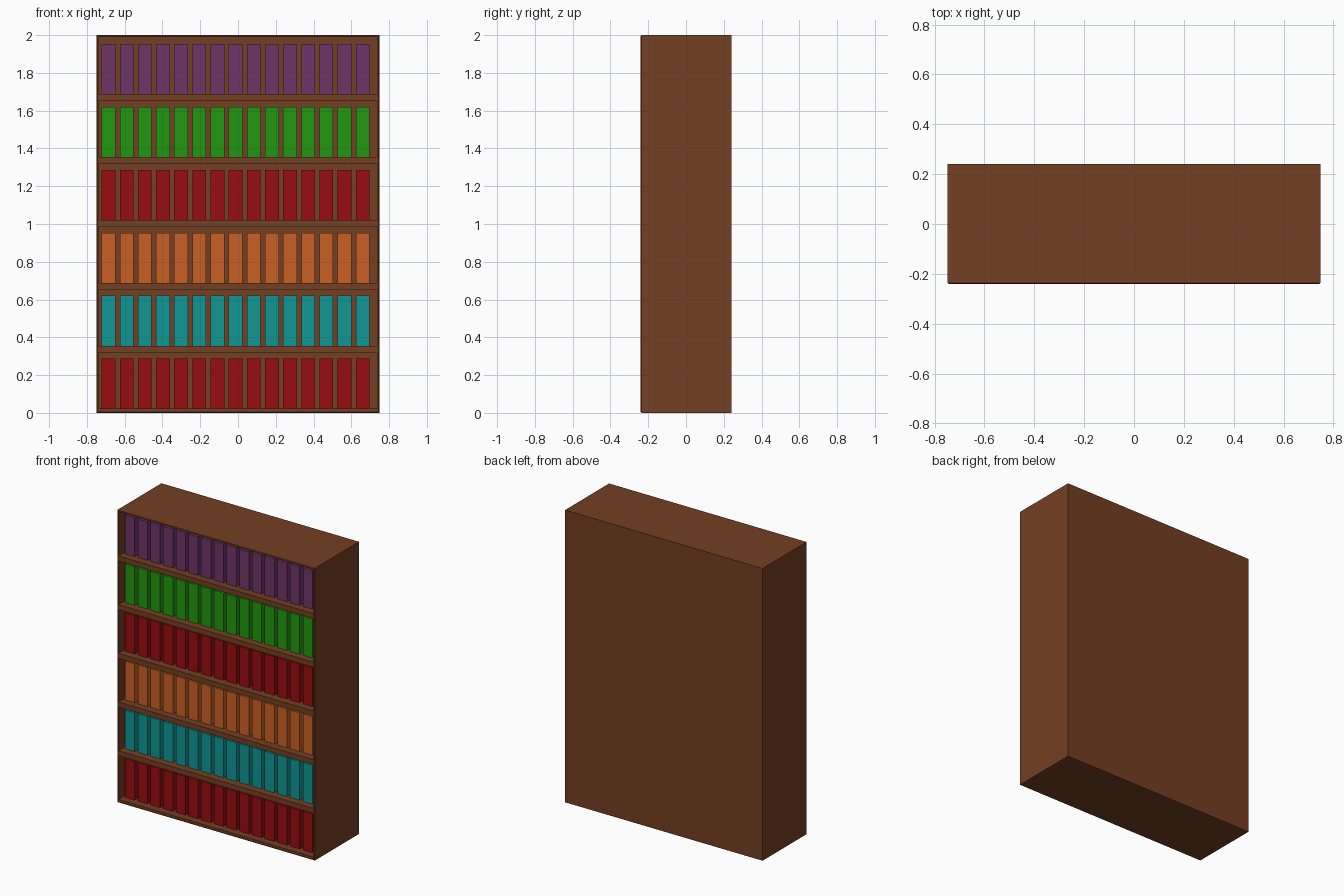
import bpy, bmesh
from mathutils import Vector

cube = bpy.data.objects.get("Cube")
if cube:
    bpy.data.objects.remove(cube, do_unlink=True)

WIDTH, DEPTH, HEIGHT = 1.496, 0.48, 2.0
WALL = 0.012
FRONT = -DEPTH / 2
INNER_BACK = 0.22
PITCH = 0.3333          # shelf spacing
BOOKS, BOOK_STEP, BOOK_W, BOOK_H = 15, 0.0961, 0.073, 0.265


def material(name, rgb):
    m = bpy.data.materials.new(name)
    m.use_nodes = True
    m.diffuse_color = (*rgb, 1)
    bsdf = next(n for n in m.node_tree.nodes if n.type == 'BSDF_PRINCIPLED')
    bsdf.inputs["Base Color"].default_value = (*rgb, 1)
    return m


def add_box(bm, low, high):
    low, high = Vector(low), Vector(high)
    verts = bmesh.ops.create_cube(bm, size=1)["verts"]
    for v in verts:
        v.co = (low + high) / 2 + v.co * (high - low)


def finish(bm, name, mat):
    mesh = bpy.data.meshes.new(name)
    bm.normal_update()
    bm.to_mesh(mesh)
    bm.free()
    mesh.materials.append(mat)
    obj = bpy.data.objects.new(name, mesh)
    bpy.context.collection.objects.link(obj)
    return obj


wood = material("brown_wood", (0.175, 0.050, 0.016))
red = material("red", (0.310, 0.004, 0.005))
teal = material("teal", (0.005, 0.310, 0.295))
orange = material("orange", (0.585, 0.116, 0.017))
green = material("green", (0.016, 0.310, 0.005))
purple = material("purple", (0.158, 0.037, 0.140))

# Case: a box with softened front rim, hollowed from the front
bm = bmesh.new()
add_box(bm, (-WIDTH / 2, FRONT, 0), (WIDTH / 2, -FRONT, HEIGHT))
bm.normal_update()
front = min(bm.faces, key=lambda f: f.calc_center_median().y)
bmesh.ops.bevel(bm, geom=list(front.edges), offset=0.004, segments=1,
                affect='EDGES')
bm.normal_update()
front = min(bm.faces, key=lambda f: f.calc_center_median().y)
bmesh.ops.inset_individual(bm, faces=[front], thickness=WALL - 0.004)
hollow = bmesh.ops.extrude_discrete_faces(bm, faces=[front])["faces"][0]
for v in hollow.verts:
    v.co.y = INNER_BACK
finish(bm, "case", wood)

# Shelves and floor board, flush with the front
bm = bmesh.new()
side = WIDTH / 2 - WALL / 2
for row in range(6):
    top = 0.022 + row * PITCH
    bottom = top - 0.035 if row else WALL / 2
    add_box(bm, (-side, FRONT + 0.001, bottom), (side, INNER_BACK + 0.005, top))
finish(bm, "shelves", wood)

# One row of evenly spaced books per shelf, set back from the front
for row, mat in enumerate((red, teal, orange, red, green, purple)):
    bm = bmesh.new()
    base = 0.022 + row * PITCH
    for i in range(BOOKS):
        x = -0.722 + i * BOOK_STEP
        add_box(bm, (x, FRONT + 0.05, base),
                (x + BOOK_W, INNER_BACK - 0.02, base + BOOK_H))
    finish(bm, f"book_row_{row + 1}", mat)
